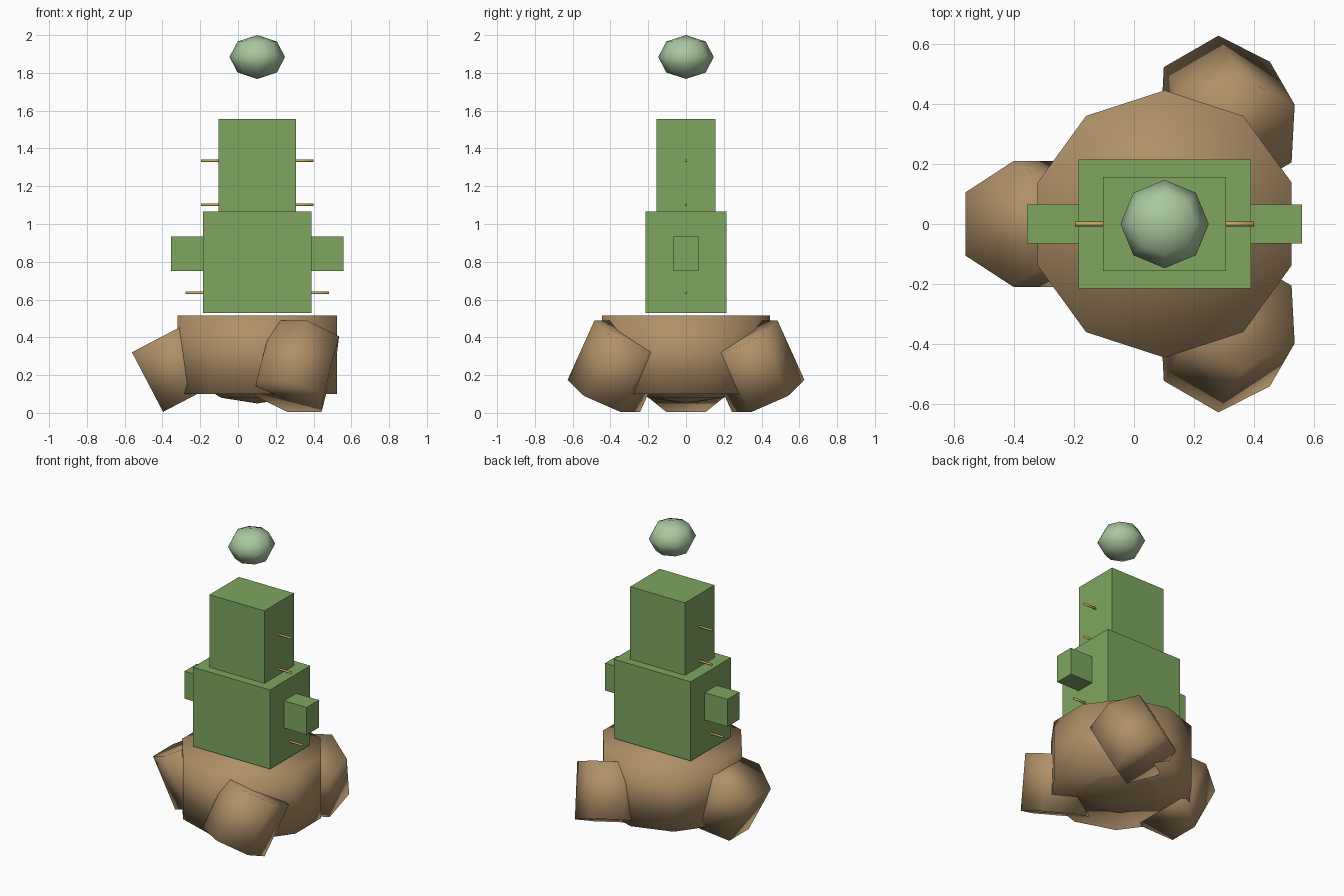
import bpy
import math

cube = bpy.data.objects.get("Cube")
if cube:
    bpy.data.objects.remove(cube, do_unlink=True)

CX = 0.102  # the plant's axis


def material(name, rgb):
    m = bpy.data.materials.new(name)
    m.use_nodes = True
    m.diffuse_color = (*rgb, 1)
    m.node_tree.nodes["Principled BSDF"].inputs["Base Color"].default_value = (*rgb, 1)
    return m


green = material("leaf_green", (0.21, 0.38, 0.115))
pale = material("pale_green", (0.40, 0.57, 0.35))
brown = material("clay_brown", (0.43, 0.28, 0.14))
gold = material("spine_gold", (0.58, 0.40, 0.12))


def finish(name, mat, smooth=False):
    ob = bpy.context.object
    ob.name = name
    ob.data.materials.append(mat)
    if smooth:
        bpy.ops.object.shade_smooth()
    return ob


def box(name, mat, x, z0, z1, width, depth):
    bpy.ops.mesh.primitive_cube_add(size=1, location=(x, 0, (z0 + z1) / 2))
    ob = finish(name, mat)
    ob.scale = (width, depth, z1 - z0)


def cylinder(name, mat, sides, radius, length, loc, rot=(0, 0, 0)):
    bpy.ops.mesh.primitive_cylinder_add(vertices=sides, radius=radius, depth=length,
                                        location=loc, rotation=rot)
    finish(name, mat, True)


def ball(name, mat, sides, rings, radius, height, z):
    bpy.ops.mesh.primitive_uv_sphere_add(segments=sides, ring_count=rings, radius=1,
                                         location=(CX, 0, z))
    ob = finish(name, mat, True)
    ob.scale = (radius, radius, height)


# Pot with a rounded underside
cylinder("pot", brown, 10, 0.445, 0.415, (CX, 0, 0.308))
ball("pot_underside", brown, 10, 6, 0.40, 0.224, 0.274)

# Three tilted feet around the pot
for name, angle in (("right_foot", 180), ("front_foot", -60), ("back_foot", 60)):
    a = math.radians(angle)
    cylinder(name, brown, 6, 0.21, 0.356,
             (CX + 0.42 * math.cos(a), 0.42 * math.sin(a), 0.2475),
             (0, math.radians(27.6), -a))

# Stem blocks and the floating bud
box("lower_stem", green, CX, 0.53, 1.065, 0.575, 0.43)
box("upper_stem", green, CX, 1.065, 1.555, 0.41, 0.314)
ball("bud", pale, 8, 4, 0.147, 0.116, 1.884)

# Arms and spines on both sides
for side, s in (("left", 1), ("right", -1)):
    box(side + "_arm", green, CX + s * 0.36, 0.75, 0.935, 0.195, 0.13)
    for level, z, tip in (("low", 0.635, 0.38), ("middle", 1.102, 0.298), ("high", 1.335, 0.298)):
        cylinder(side + "_" + level + "_spine", gold, 6, 0.0075, 0.14,
                 (CX + s * (tip - 0.07), 0, z), (0, math.pi / 2, 0))
